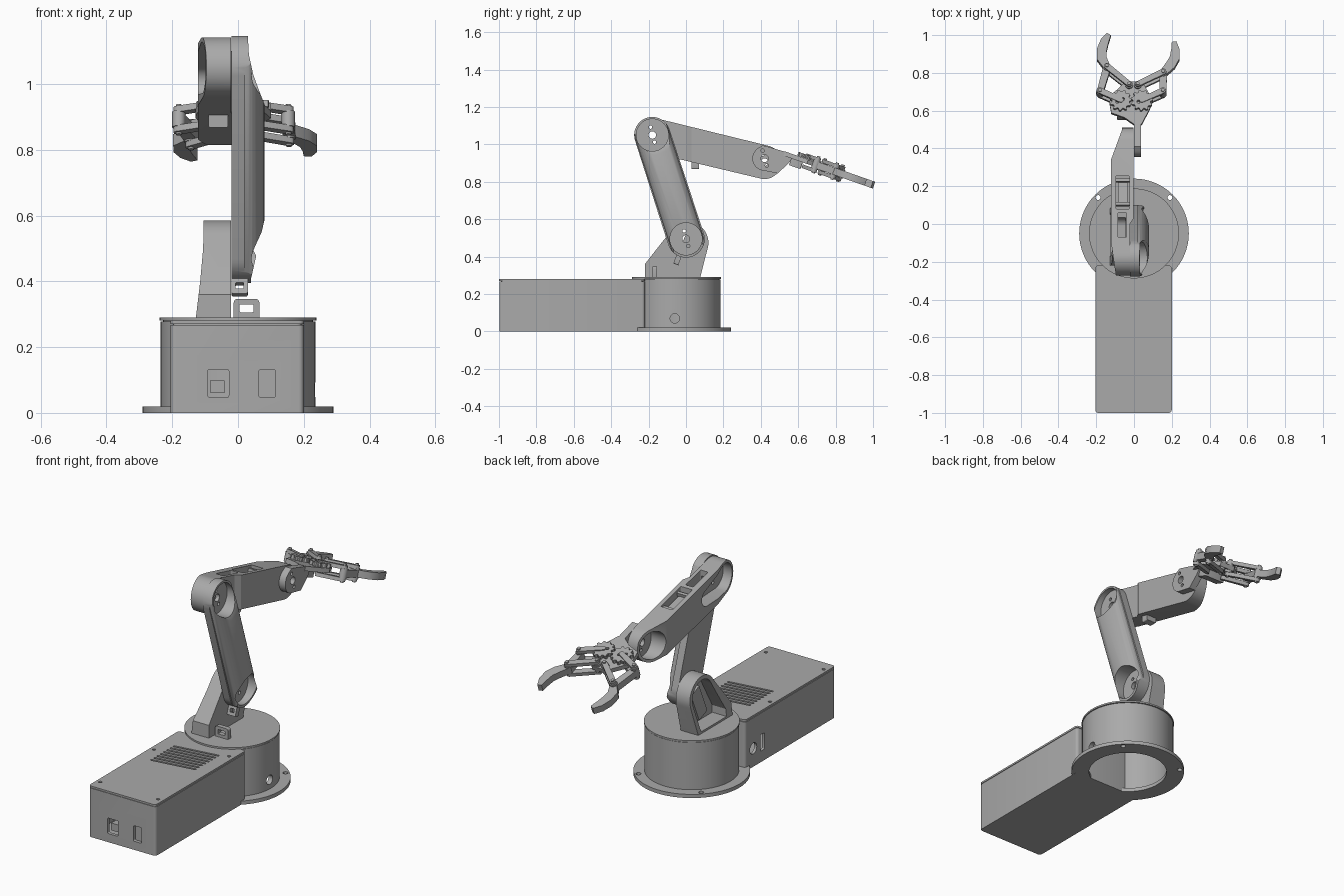
import bpy, bmesh
from math import cos, sin, pi, radians
from mathutils import Matrix, Vector
from mathutils.geometry import convex_hull_2d

if "Cube" in bpy.data.objects:
    bpy.data.objects.remove(bpy.data.objects["Cube"])

grey = bpy.data.materials.new("plain_grey")
grey.use_nodes = True
COLOUR = (0.4, 0.4, 0.4, 1)
grey.diffuse_color = COLOUR
grey.node_tree.nodes["Principled BSDF"].inputs["Base Color"].default_value = COLOUR


def circle(cx, cy, r, n=48):
    return [(cx + r * cos(2 * pi * i / n), cy + r * sin(2 * pi * i / n)) for i in range(n)]


def hull(*groups):
    pts = [Vector(p) for g in groups for p in g]
    return [tuple(pts[i]) for i in convex_hull_2d(pts)]


def rrect(x0, x1, y0, y1, r=0.015):
    return hull(*(circle(x, y, r, 16) for x in (x0 + r, x1 - r) for y in (y0 + r, y1 - r)))


def prism(name, pts, axis, lo, hi, matrix=None):
    """Extrude a 2D outline along an axis between lo and hi."""
    place = {"X": lambda a, b, t: (t, a, b),
             "Y": lambda a, b, t: (a, t, b),
             "Z": lambda a, b, t: (a, b, t)}[axis]
    bm = bmesh.new()
    low = [bm.verts.new(place(a, b, lo)) for a, b in pts]
    top = [bm.verts.new(place(a, b, hi)) for a, b in pts]
    bm.faces.new(low)
    bm.faces.new(top)
    for i in range(len(pts)):
        j = (i + 1) % len(pts)
        bm.faces.new((low[i], low[j], top[j], top[i]))
    bmesh.ops.recalc_face_normals(bm, faces=bm.faces)
    mesh = bpy.data.meshes.new(name)
    bm.to_mesh(mesh)
    bm.free()
    if matrix:
        mesh.transform(matrix)
    mesh.materials.append(grey)
    obj = bpy.data.objects.new(name, mesh)
    bpy.context.collection.objects.link(obj)
    return obj


def combine(obj, op, *prism_args):
    """Apply a boolean with a temporary prism."""
    tool = prism("cutter", *prism_args)
    mod = obj.modifiers.new("cut", "BOOLEAN")
    mod.operation, mod.solver, mod.object = op, "EXACT", tool
    bpy.context.view_layer.objects.active = obj
    bpy.ops.object.modifier_apply(modifier=mod.name)
    bpy.data.objects.remove(tool)


def cut(obj, *args):
    combine(obj, "DIFFERENCE", *args)


def trim(obj, *args):
    combine(obj, "INTERSECT", *args)


def hub_holes(obj, y, z, lo, hi):
    for dy, dz, r in ((0, 0, 0.02), (-0.01, 0.042, 0.009), (0.012, -0.038, 0.009)):
        cut(obj, circle(y + dy, z + dz, r, 20), "X", lo, hi)


CY = -0.05  # centre of the round base

# Round base: flange, drum and turntable
flange = prism("base_flange", circle(0, CY, 0.29, 96), "Z", 0, 0.02)
cut(flange, circle(0, CY, 0.2, 64), "Z", -1, 1)
for sx in (-1, 1):
    for sy in (-1, 1):
        cut(flange, circle(0.19 * sx, CY + 0.19 * sy, 0.013, 20), "Z", -1, 1)
drum = prism("base_drum", circle(0, CY, 0.235, 96), "Z", 0.005, 0.278)
cut(drum, circle(0, CY, 0.21, 64), "Z", -1, 0.25)
cut(drum, circle(-0.06, 0.07, 0.025, 32), "X", 0.1, 0.4)
prism("turntable", circle(0, CY, 0.238, 96), "Z", 0.281, 0.29)
prism("turntable_seam", circle(0, CY, 0.228, 96), "Z", 0.27, 0.285)

# Electronics box with sockets, and vented lid
box = prism("electronics_box", rrect(-0.205, 0.2, -0.998, -0.22), "Z", 0, 0.268)
cut(box, rrect(-0.19, 0.185, -0.98, -0.24), "Z", 0.015, 0.5)
for x0, x1 in ((-0.092, -0.028), (0.064, 0.114)):
    cut(box, rrect(x0, x1, 0.047, 0.132, 0.006), "Y", -1.1, -0.95)
cut(box, circle(-0.29, 0.1, 0.03, 32), "X", -0.3, -0.1)
cut(box, rrect(-0.385, -0.35, 0.06, 0.15, 0.005), "X", -0.3, -0.1)
prism("power_socket", rrect(-0.085, -0.04, 0.06, 0.1, 0.004), "Y", -0.98, -0.93)
prism("switch", rrect(0.06, 0.118, 0.043, 0.136, 0.004), "Y", -0.978, -0.96)
lid = prism("box_lid", rrect(-0.205, 0.2, -1, -0.22), "Z", 0.271, 0.281)
prism("lid_seam", rrect(-0.198, 0.193, -0.99, -0.23), "Z", 0.26, 0.274)
for i in range(8):
    y = -0.38 - 0.028 * i
    cut(lid, hull(circle(-0.12, y, 0.006, 12), circle(0.12, y + 0.035, 0.006, 12)), "Z", 0.275, 1)
for x, y in ((0.17, -0.32), (-0.18, -0.47), (-0.18, -0.935), (0.17, -0.935)):
    cut(lid, circle(x, y, 0.009, 16), "Z", 0.275, 1)

# Shoulder bracket: arched shell, open on one side
arch = hull(circle(0.01, 0.475, 0.11), [(-0.22, 0.285), (-0.22, 0.36), (0.075, 0.285)])
shoulder = prism("shoulder_bracket", arch, "X", -0.14, -0.022)
trim(shoulder, [(-0.135, 0.2), (-0.128, 0.29), (-0.115, 0.4), (-0.106, 0.5),
                (-0.104, 0.6), (0, 0.6), (0, 0.2)], "Y", -1, 1)
inner = hull(circle(0.01, 0.475, 0.088), [(-0.17, 0.3), (-0.17, 0.34), (0.05, 0.3)])
cut(shoulder, inner, "X", -0.3, -0.04)
hub_holes(shoulder, 0, 0.495, -0.2, 0.1)
prism("shoulder_motor", [(-0.07, 0.36), (0.0, 0.33), (0.07, 0.49), (0.0, 0.52)], "X", -0.08, -0.03)

# Cable tab on the turntable and latch under the arm
tab = prism("cable_tab", rrect(-0.013, 0.065, 0.27, 0.347, 0.012), "Y", -0.18, -0.155)
cut(tab, rrect(0.005, 0.047, 0.306, 0.33, 0.003), "Y", -1, 1)
latch_at = Matrix.Translation((0.005, -0.045, 0.385)) @ Matrix.Rotation(radians(-20), 4, "X")
latch = prism("arm_latch", rrect(-0.025, 0.025, -0.028, 0.028, 0.006), "Y", -0.014, 0.014, latch_at)
cut(latch, rrect(-0.012, 0.012, -0.012, 0.008, 0.003), "Y", -0.1, 0.1, latch_at)

# Upper arm: capsule trimmed by its front silhouette, with a cup at each end
SH, EL, WR = (0, 0.495), (-0.18, 1.05), (0.42, 0.905)  # pivots (y, z)
arm = prism("upper_arm", hull(circle(*SH, 0.1), circle(*EL, 0.097)), "X", -0.02, 0.08)
trim(arm, [(-0.02, 0.3), (0.035, 0.3), (0.04, 0.41), (0.08, 0.585), (0.08, 0.94),
           (0.066, 0.975), (0.046, 1.03), (0.033, 1.09), (0.027, 1.2), (-0.02, 1.2)], "Y", -1, 1)
across = [(-0.03, -0.11), (0.02, -0.11)] + [
    (0.02 + 0.06 * cos(a), 0.092 * sin(a)) for a in (pi * (i / 16 - 0.5) for i in range(17))
] + [(0.02, 0.11), (-0.03, 0.11)]
along = Matrix.Translation((0, *SH)) @ Matrix.Rotation(radians(18), 4, "X")
trim(arm, across, "Z", -0.3, 0.9, along)
for pivot in (SH, EL):
    cut(arm, circle(*pivot, 0.086), "X", 0.0, 0.3)
    hub_holes(arm, *pivot, -0.1, 0.1)

# Forearm: capsule with trimmed plan, end cups, side opening and top pocket
forearm = prism("forearm", hull(circle(*EL, 0.092), circle(*WR, 0.09)), "X", -0.13, 0.0)
trim(forearm, [(-0.022, -0.3), (-0.022, 0.0), (-0.002, 0.03), (-0.002, 0.6), (-0.063, 0.6),
               (-0.063, 0.5), (-0.122, 0.34), (-0.121, -0.1), (-0.092, -0.3)], "Z", 0, 2)
cut(forearm, hull(circle(*EL, 0.078), circle(-0.01, 1.01, 0.045)), "X", -0.3, -0.045)
cut(forearm, circle(*WR, 0.075), "X", -0.3, -0.03)
cut(forearm, rrect(-0.095, -0.025, 0.08, 0.255, 0.005), "Z", 0.94, 2)
cut(forearm, rrect(-0.085, -0.04, -0.07, 0.06, 0.005), "Z", 1.0, 2)
hub_holes(forearm, *WR, -0.2, 0.1)
hub_holes(forearm, *EL, -0.2, 0.1)
slope = Matrix.Translation((-0.06, 0.165, 1.0)) @ Matrix.Rotation(radians(-13.5), 4, "X")
prism("forearm_motor", rrect(-0.025, 0.025, -0.06, 0.05, 0.004), "Z", -0.06, 0.03, slope)
for v in (-0.07, 0.06):
    prism("motor_crossbar", rrect(-0.037, 0.037, v - 0.008, v + 0.008, 0.003), "Z", 0.02, 0.045, slope)
prism("forearm_latch", rrect(-0.09, -0.03, 0.868, 0.91, 0.006), "Y", 0.03, 0.07)

# Wrist tab carrying the gripper
wrist = prism("wrist_tab", hull(circle(0.42, 0.925, 0.065), [(0.41, 0.995), (0.55, 0.955),
              (0.57, 0.93), (0.55, 0.9), (0.49, 0.845)]), "X", 0.0, 0.038)
hub_holes(wrist, 0.42, 0.925, -0.1, 0.1)

# Gripper, drawn flat in plan and tilted into place
TILT = radians(19.3)
tilted = Matrix.Translation((0, 0.6, 0.925)) @ Matrix.Rotation(-TILT, 4, "X")


def plan(x, y):
    return (x, (y - 0.6) / cos(TILT))


def flat(name, pts, lo, hi):
    return prism(name, pts, "Z", lo, hi, tilted)


def ribbon(path, widths):
    """Outline of a bent strip that follows a path."""
    p = [Vector(plan(*q)) for q in path]
    left, right = [], []
    for i, w in enumerate(widths):
        d = (p[min(i + 1, len(p) - 1)] - p[max(i - 1, 0)]).normalized() * w
        left.append((p[i].x - d.y, p[i].y + d.x))
        right.append((p[i].x + d.y, p[i].y - d.x))
    return left + right[::-1]


palm = [(-0.13, 0.64), (-0.12, 0.585), (-0.05, 0.56), (0.0, 0.525), (0.04, 0.525),
        (0.08, 0.6), (0.1, 0.65), (0.045, 0.75), (-0.045, 0.75), (-0.12, 0.68)]
flat("palm_plate", [plan(*p) for p in palm], -0.012, 0.012)
flat("grip_motor", rrect(-0.09, 0.03, -0.035, 0.03, 0.005), -0.05, -0.01)

sides = {  # gear pivot, link pivot, finger base, finger knuckle, finger path
    "right": ((-0.07, 0.645), (-0.026, 0.73), (-0.18, 0.695), (-0.143, 0.825),
              [(-0.172, 0.875), (-0.17, 0.92), (-0.155, 0.965), (-0.133, 1.0)]),
    "left": ((0.042, 0.645), (0.02, 0.73), (0.153, 0.695), (0.155, 0.795),
             [(0.195, 0.84), (0.215, 0.875), (0.219, 0.92), (0.212, 0.96)])}
for side, (gear, pivot, base, knuckle, path) in sides.items():
    # Toothed gear with its driving arm
    gx, gy = plan(*gear)
    teeth = [(gx + r * cos(a), gy + r * sin(a)) for i in range(44)
             for a, r in [(2 * pi * i / 44, 0.058 if i % 4 < 2 else 0.047)]]
    wheel = flat(side + "_gear", teeth, 0.013, 0.034)
    for dx in (-0.018, 0.012):
        cut(wheel, circle(gx + dx, gy + dx / 2, 0.009, 16), "Z", 0, 0.1, tilted)
    # Parallel links above and below the finger
    for level, lo in (("upper", 0.02), ("lower", -0.042)):
        for kind, a, b in (("drive", gear, base), ("guide", pivot, knuckle)):
            flat(f"{side}_{level}_{kind}_link",
                 hull(circle(*plan(*a), 0.014, 20), circle(*plan(*b), 0.016, 20)), lo, lo + 0.02)
    # Curved finger and joint pins
    flat(side + "_finger", ribbon([base, knuckle] + path, [0.017, 0.021, 0.026, 0.026, 0.022, 0.012]),
         -0.02, 0.018)
    for p in (pivot, base, knuckle):
        flat(side + "_joint_pin", circle(*plan(*p), 0.009, 16), -0.048, 0.048)
        flat(side + "_joint_boss", circle(*plan(*p), 0.02, 24), -0.025, 0.025)

for obj in bpy.context.scene.objects:
    obj.select_set(obj.type == "MESH")
bpy.ops.object.shade_smooth_by_angle(angle=radians(30))
